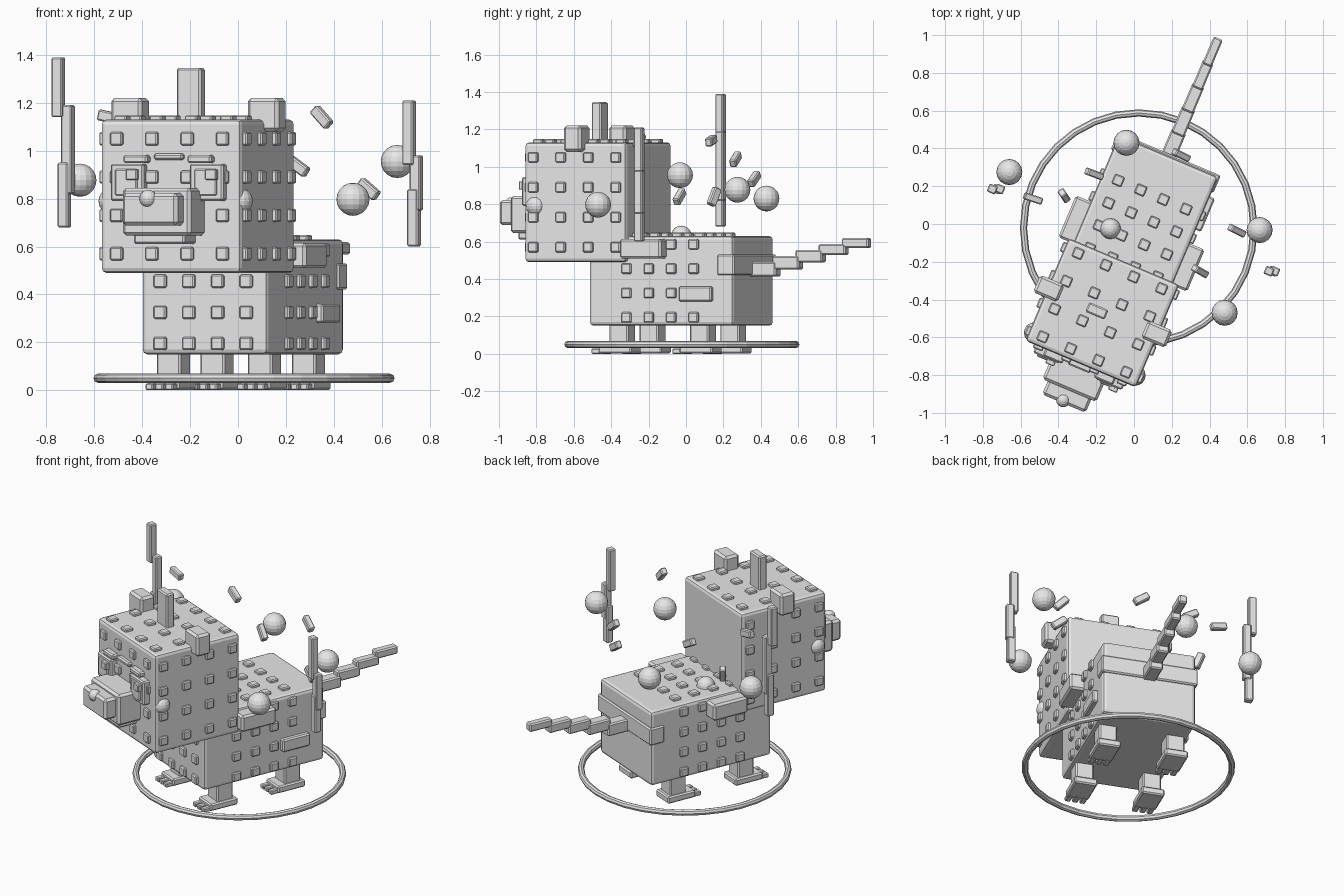
import bpy, bmesh
from mathutils import Matrix, Vector

cube = bpy.data.objects.get("Cube")
if cube:
    bpy.data.objects.remove(cube, do_unlink=True)

grey = bpy.data.materials.new("plain_grey")
grey.use_nodes = True
GREY = (0.8, 0.8, 0.8, 1)
grey.diffuse_color = GREY
grey.node_tree.nodes["Principled BSDF"].inputs["Base Color"].default_value = GREY

# The whole creature is turned on the spot
TURN = Matrix.Rotation(-0.4, 4, 'Z')
FRAME = Matrix.Translation((0.02, -0.025, 0)) @ TURN
WORLD = Matrix.Identity(4)


def finish(name, bm, frame, bevel=0, segments=1):
    mesh = bpy.data.meshes.new(name)
    bm.to_mesh(mesh)
    bm.free()
    mesh.materials.append(grey)
    obj = bpy.data.objects.new(name, mesh)
    bpy.context.scene.collection.objects.link(obj)
    obj.matrix_world = frame
    if bevel:
        mod = obj.modifiers.new("rounded_edges", 'BEVEL')
        mod.width, mod.segments = bevel, segments
    return obj


def boxes(name, items, bevel=0.008, frame=FRAME, segments=1):
    """items: (centre, size) pairs joined in one object"""
    bm = bmesh.new()
    for centre, size in items:
        m = Matrix.Translation(centre) @ Matrix.Diagonal((*size, 1))
        bmesh.ops.create_cube(bm, size=1, matrix=m)
    return finish(name, bm, frame, bevel, segments)


def ball(name, centre, radius, frame=WORLD):
    bm = bmesh.new()
    bmesh.ops.create_uvsphere(bm, u_segments=16, v_segments=10, radius=radius,
                              matrix=Matrix.Translation(centre))
    finish(name, bm, frame)


def studs(name, centre, size, step, stud):
    """4 x 4 studs on the front, top and both sides of a block"""
    items = []
    c = Vector(centre)
    h = Vector(size) / 2
    for i in range(4):
        for j in range(4):
            a, b = (i - 1.5) * step, (j - 1.5) * step
            items.append((c + Vector((a, -h.y, b)), (stud, 0.036, stud)))
            items.append((c + Vector((a, b, h.z)), (stud, stud, 0.036)))
            for side in (-1, 1):
                items.append((c + Vector((side * h.x, a, b)), (0.036, stud, stud)))
    boxes(name, items, 0.006)


# Body and head blocks
BODY = (0, 0, 0.39), (0.57, 0.835, 0.48)
HEAD = (0, -0.483, 0.81), (0.635, 0.59, 0.64)
boxes("body", [BODY], 0.02, segments=2)
boxes("head", [HEAD], 0.02, segments=2)
studs("body_studs", *BODY, 0.13, 0.055)
studs("head_studs", *HEAD, 0.16, 0.055)
boxes("rump_band", [((0, 0.38, 0.475), (0.59, 0.1, 0.11))])
boxes("shoulder_plates", [((s * 0.315, -0.085, 0.562), (0.11, 0.24, 0.105))
                          for s in (-1, 1)], 0.012)
boxes("flank_plate", [((0.29, 0.21, 0.32), (0.05, 0.19, 0.08))])

# Face
boxes("muzzle", [((0, -0.84, 0.745), (0.31, 0.18, 0.2))], 0.014)
boxes("muzzle_pad", [((0, -0.955, 0.755), (0.25, 0.1, 0.135))], 0.014)
boxes("jaw", [((0, -0.83, 0.635), (0.23, 0.14, 0.05))])
ball("nose", (-0.01, -0.99, 0.8), 0.037, FRAME)
for s, side in ((-1, "right"), (1, "left")):
    x = s * 0.18
    boxes(side + "_eye", [((x, -0.79, 0.868), (0.15, 0.06, 0.155))])
    boxes(side + "_iris", [((x, -0.82, 0.868), (0.1, 0.02, 0.11))], 0.005)
    boxes(side + "_eye_glint", [((x + 0.03, -0.83, 0.9), (0.05, 0.03, 0.045))], 0.004)
    boxes(side + "_brow", [((s * 0.145, -0.79, 0.965), (0.11, 0.05, 0.034))])
    boxes(side + "_ear", [((s * 0.31, -0.475, 1.15), (0.14, 0.1, 0.14))], 0.014)
    ball(side + "_cheek", (s * 0.29, -0.72, 0.79), 0.055, FRAME)
boxes("forehead_bar", [((0, -0.785, 0.975), (0.13, 0.04, 0.027))])
boxes("horn", [((-0.03, -0.485, 1.22), (0.11, 0.055, 0.25))])

# Legs, feet and toes
for s, side in ((-1, "right"), (1, "left")):
    for y, end in ((-0.255, "front"), (0.214, "back")):
        x = s * 0.207
        name = end + "_" + side
        boxes(name + "_leg", [((x, y, 0.1), (0.11, 0.11, 0.14))])
        boxes(name + "_foot", [((x, y - 0.015, 0.024), (0.14, 0.19, 0.045))])
        boxes(name + "_toes", [((x + t * 0.045, y - 0.12, 0.014), (0.034, 0.07, 0.028))
                               for t in (-1, 0, 1)], 0.005)

# Stepped tail
for i in range(5):
    w = 0.08 - i * 0.007
    boxes("tail_segment", [((0, 0.485 + i * 0.133, 0.452 + i * 0.035), (w, 0.155, w))])

# Floating stepped staffs
STAFFS = {
    "right_staff": (0.185, [(-0.75, 1.14, 1.39), (-0.71, 0.82, 1.19), (-0.725, 0.68, 0.95)]),
    "left_staff": (-0.25, [(0.715, 0.94, 1.21), (0.745, 0.75, 0.98), (0.735, 0.6, 0.84)]),
}
for name, (y, parts) in STAFFS.items():
    for x, low, high in parts:
        spot = Matrix.Translation((x, y, (low + high) / 2)) @ TURN
        boxes(name, [((0, 0, 0), (0.048, 0.045, high - low))], 0.006, spot)

# Floating orbs and the one resting on the back
for spot in ((-0.66, 0.275, 0.877), (0.48, -0.47, 0.797),
             (0.665, -0.032, 0.955), (-0.04, 0.43, 0.83)):
    ball("floating_orb", spot, 0.069)
ball("back_orb", (-0.125, -0.025, 0.63), 0.055)

# Floating shards: position and long direction
SHARDS = [((0.35, -0.25, 1.14), (7, -4, -8)), ((0.545, -0.035, 0.84), (8, -4, -7)),
          ((0.25, 0.365, 0.935), (8, -4, -6)), ((-0.21, 0.265, 1.04), (8, -3, -5)),
          ((-0.535, 0.135, 1.14), (9, -3, -2)), ((-0.37, 0.15, 0.84), (2, -3, -8))]
for spot, way in SHARDS:
    m = Matrix.Translation(spot) @ Vector(way).to_track_quat('X', 'Z').to_matrix().to_4x4()
    boxes("floating_shard", [((0, 0, 0), (0.1, 0.038, 0.045))], 0.006, m)

# Ground ring
bpy.ops.mesh.primitive_torus_add(major_segments=32, minor_segments=8, major_radius=0.61,
                                 minor_radius=0.019, location=(0.025, -0.022, 0.05))
ring = bpy.context.object
ring.name = "ground_ring"
ring.data.materials.append(grey)
